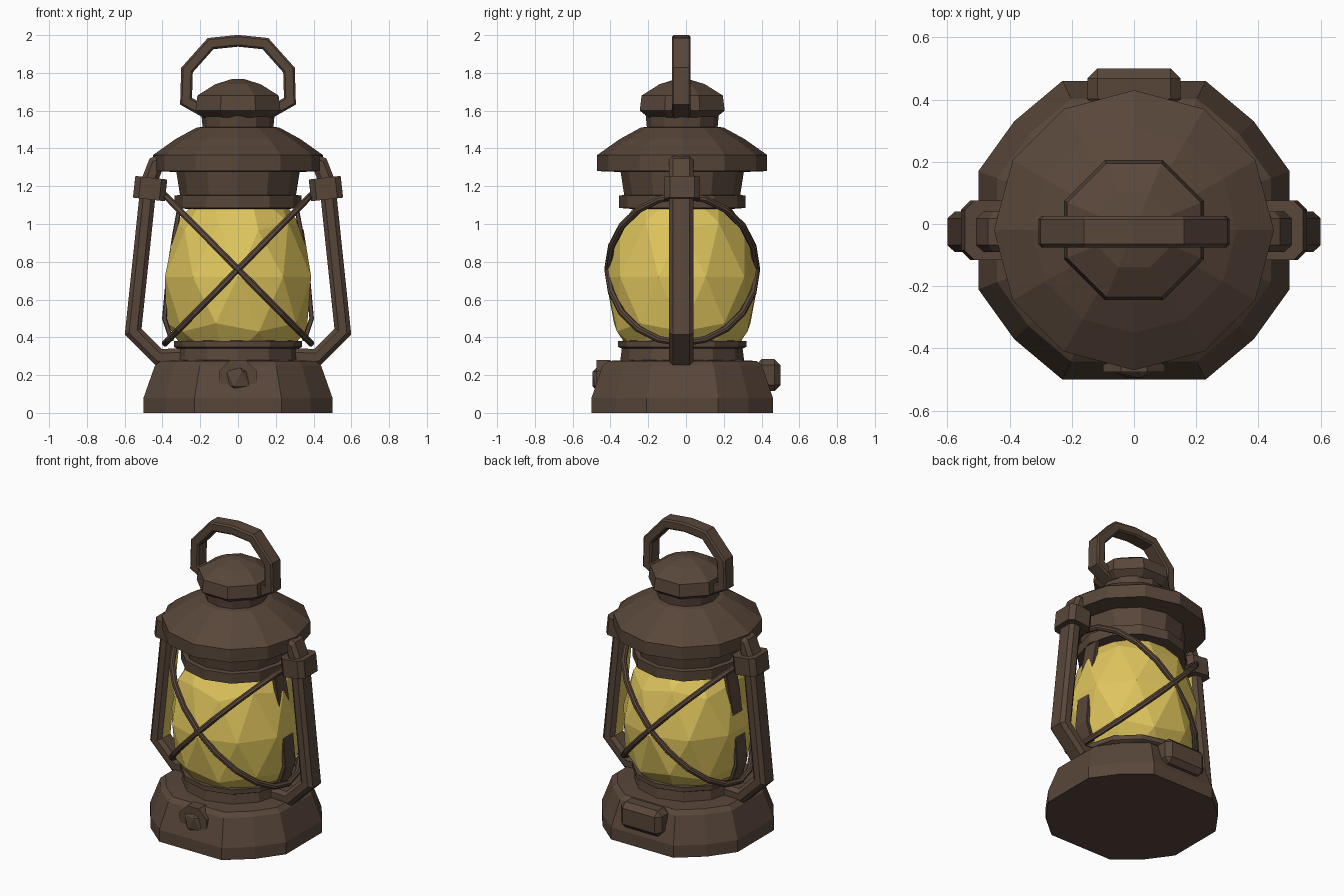
import bpy, bmesh, math
from mathutils import Vector

if "Cube" in bpy.data.objects:
    bpy.data.objects.remove(bpy.data.objects["Cube"])

CY = -0.02  # the body sits slightly forward of centre


def material(name, rgb):
    m = bpy.data.materials.new(name)
    m.diffuse_color = (*rgb, 1)
    m.use_nodes = True
    m.node_tree.nodes["Principled BSDF"].inputs["Base Color"].default_value = m.diffuse_color
    return m


METAL = material("dark_brown_metal", (0.098, 0.062, 0.042))
GLOW = material("warm_yellow_glass", (0.74, 0.56, 0.11))


def finish(name, bm, *mats):
    bmesh.ops.recalc_face_normals(bm, faces=bm.faces)
    me = bpy.data.meshes.new(name)
    bm.to_mesh(me)
    bm.free()
    for m in mats or (METAL,):
        me.materials.append(m)
    ob = bpy.data.objects.new(name, me)
    bpy.context.collection.objects.link(ob)
    return ob


def ngon(n, flat=False):
    """Unit ring; flat=True puts flat sides on the axes."""
    off, r = (math.pi / n, 1 / math.cos(math.pi / n)) if flat else (0, 1)
    return [(r * math.cos(off + 2 * math.pi * i / n), r * math.sin(off + 2 * math.pi * i / n)) for i in range(n)]


def skin(bm, loops, closed=False):
    n = len(loops[0])
    pairs = list(zip(loops, loops[1:])) + ([(loops[-1], loops[0])] if closed else [])
    for a, b in pairs:
        for i in range(n):
            j = (i + 1) % n
            bm.faces.new((a[i], a[j], b[j], b[i]))
    if not closed:
        bm.faces.new(loops[0])
        bm.faces.new(loops[-1])


def lathe(name, ring, profile):
    bm = bmesh.new()
    skin(bm, [[bm.verts.new((x * r, CY + y * r, z)) for x, y in ring] for r, z in profile])
    return finish(name, bm)


def octo(w, d, c):
    """Rectangle w x d with chamfered corners."""
    a, b = w / 2, d / 2
    return [(a, b - c), (a - c, b), (c - a, b), (-a, b - c), (-a, c - b), (c - a, -b), (a - c, -b), (a, c - b)]


def sweep(bm, path, section, normal=(0, 1, 0), closed=False):
    """Mitred sweep of a section along a planar path."""
    p, nrm = [Vector(q) for q in path], Vector(normal).normalized()
    loops, n = [], len(path)
    for i in range(n):
        a = (p[i] - p[i - 1]).normalized() if closed or i else None
        b = (p[(i + 1) % n] - p[i]).normalized() if closed or i < n - 1 else None
        a, b = a or b, b or a
        t = (a + b).normalized()
        side = nrm.cross(t) / max(t.dot(a), 0.5)
        loops.append([bm.verts.new(p[i] + side * u + nrm * v) for u, v in section])
    skin(bm, loops, closed)


# Base: twelve sides, with wide flats to front, back and sides
quad = [(1.0, 0.38), (0.77, 0.7), (0.46, 0.96)]
half = quad + [(-x, y) for x, y in reversed(quad)]
base_ring = half + [(-x, -y) for x, y in half]
lathe("fuel_base", base_ring, [(0.5, 0), (0.5, 0.08), (0.44, 0.25), (0.41, 0.275), (0.3, 0.28)])

# Collars, lid and chimney
R12 = ngon(12)
lathe("lower_collar", R12, [(0.33, 0.26), (0.32, 0.34), (0.34, 0.35), (0.34, 0.38), (0.28, 0.385)])
lathe("glass_top_ring", R12, [(0.27, 1.08), (0.335, 1.085), (0.335, 1.15), (0.30, 1.155)])
lathe("upper_collar", R12, [(0.305, 1.14), (0.33, 1.3)])
lathe("lid", R12, [(0.32, 1.275), (0.45, 1.28), (0.45, 1.365), (0.33, 1.45), (0.22, 1.51), (0.15, 1.52)])
lathe("chimney_neck", R12, [(0.185, 1.49), (0.195, 1.59)])
lathe("chimney_cap", ngon(8, True), [(0.18, 1.565), (0.225, 1.6), (0.215, 1.68), (0.12, 1.74), (0.03, 1.768)])

# Faceted glass globe, wider towards the bottom
bm = bmesh.new()
bmesh.ops.create_icosphere(bm, subdivisions=2, radius=1)
for v in bm.verts:
    k = 0.395 * (1.03 - 0.1 * v.co.z)
    v.co = (v.co.x * k, CY + v.co.y * k, 0.72 + 0.55 * v.co.z)
finish("glass_globe", bm, GLOW)

# Wire guard: two tilted rings crossing front and back
bm = bmesh.new()
for s in (1, -1):
    ring = [(0.385 * math.cos(t), CY - 0.395 * math.sin(t), 0.76 + 0.39 * s * math.cos(t))
            for t in (2 * math.pi * i / 20 for i in range(20))]
    sweep(bm, ring, octo(0.034, 0.034, 0.009), (-0.39 * s, 0, 0.385), True)
finish("wire_guard", bm)

for s, side in ((1, "right"), (-1, "left")):
    # Side arm, glowing on the face towards the glass
    bm = bmesh.new()
    arm = [(0.36, 1.35), (0.435, 1.315), (0.472, 1.22), (0.555, 0.43), (0.42, 0.295), (0.3, 0.3)]
    sweep(bm, [(s * x, CY - 0.005, z) for x, z in arm], octo(0.085, 0.13, 0.022))
    bmesh.ops.recalc_face_normals(bm, faces=bm.faces)
    for f in bm.faces:
        if f.normal.x * s < -0.95 and 0.5 < f.calc_center_median().z < 1.2:
            f.material_index = 1
    finish(side + "_arm", bm, METAL, GLOW)

    # Clamp near the top of the arm
    bm = bmesh.new()
    sweep(bm, [(s * 0.459, CY, 1.245), (s * 0.472, CY, 1.13)], octo(0.17, 0.19, 0.03))
    finish(side + "_clamp", bm)

    # Thin strip behind the arm, along the glass
    bm = bmesh.new()
    strip = [(0.3, 1.14), (0.335, 0.95), (0.37, 0.72), (0.39, 0.5), (0.35, 0.38)]
    sweep(bm, [(s * x, CY, z) for x, z in strip], octo(0.024, 0.11, 0.004))
    finish(side + "_glass_strip", bm)

# Carrying handle
bm = bmesh.new()
hp = [(0.16, 1.585), (0.275, 1.65), (0.27, 1.815), (0.145, 1.955), (0, 1.97)]
path = hp + [(-x, z) for x, z in reversed(hp[:-1])]
sweep(bm, [(x, CY - 0.005, z) for x, z in path], octo(0.062, 0.1, 0.01))
finish("carry_handle", bm)

# Front knob: faceted disc with a round centre
bm = bmesh.new()
sweep(bm, [(0, -0.4, 0.18), (0, -0.475, 0.18)], octo(0.2, 0.2, 0.058), (0, 0, 1))
finish("knob_plate", bm)
bm = bmesh.new()
bmesh.ops.create_icosphere(bm, subdivisions=1, radius=1)
for v in bm.verts:
    v.co = (v.co.x * 0.08, -0.45 + v.co.y * 0.053, 0.18 + v.co.z * 0.085)
finish("front_knob", bm)

# Rear filler block with softened edges
bm = bmesh.new()
bmesh.ops.create_cube(bm, size=1)
for v in bm.verts:
    v.co = (v.co.x * 0.3, 0.435 + v.co.y * 0.13, 0.2 + v.co.z * 0.17)
bmesh.ops.bevel(bm, geom=bm.edges[:], offset=0.032, segments=1, affect='EDGES')
finish("rear_filler_block", bm)
